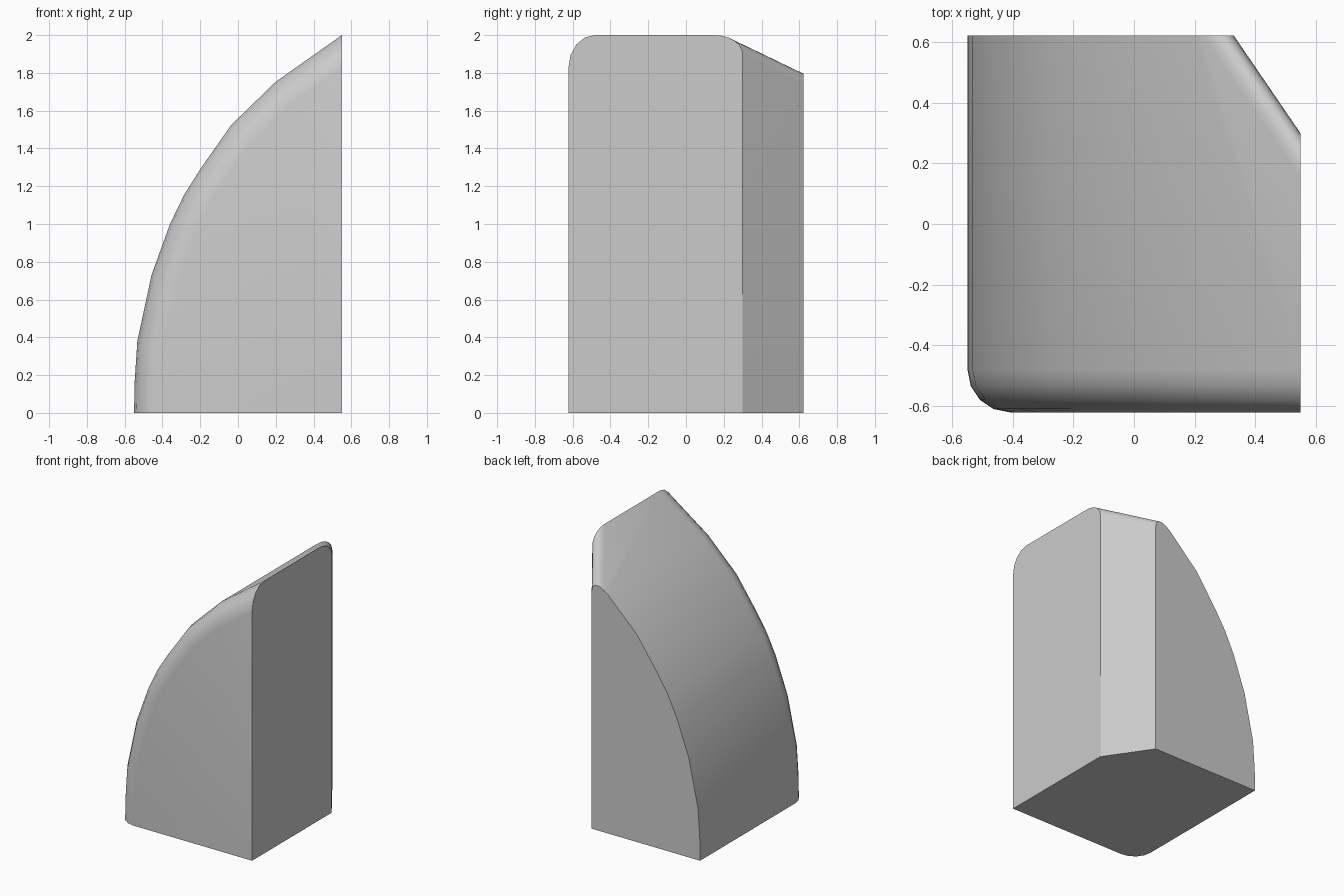
import bpy, bmesh
from mathutils import Vector

if "Cube" in bpy.data.objects:
    bpy.data.objects.remove(bpy.data.objects["Cube"])

HALF_Y = 0.622
# Curved side profile (x, z), closed by the flat right side and base
profile = [(-0.55, 0), (-0.548, 0.15), (-0.533, 0.38), (-0.458, 0.73), (-0.36, 1.0),
           (-0.285, 1.155), (-0.2, 1.29), (-0.035, 1.525), (0.2, 1.753),
           (0.55, 2.0), (0.55, 0)]

bm = bmesh.new()
face = bm.faces.new([bm.verts.new((x, -HALF_Y, z)) for x, z in profile])
ext = bmesh.ops.extrude_face_region(bm, geom=[face])
bmesh.ops.translate(bm, vec=(0, 2 * HALF_Y, 0),
                    verts=[g for g in ext['geom'] if isinstance(g, bmesh.types.BMVert)])
bmesh.ops.recalc_face_normals(bm, faces=bm.faces)

# Vertical chamfer on the back right corner
normal = Vector((0.322, 0.22, 0)).normalized()
origin = Vector((0.55, 0.30, 0))
cut = bmesh.ops.bisect_plane(bm, geom=bm.verts[:] + bm.edges[:] + bm.faces[:], dist=1e-5,
                             plane_co=origin, plane_no=normal, clear_outer=True)
bmesh.ops.holes_fill(bm, edges=[e for e in bm.edges if e.is_boundary], sides=0)
bmesh.ops.recalc_face_normals(bm, faces=bm.faces)


def round_edges(test, width, segments):
    edges = [e for e in bm.edges if test(e)]
    bmesh.ops.bevel(bm, geom=edges, offset=width, offset_type='OFFSET', segments=segments,
                    profile=0.5, affect='EDGES', clamp_overlap=False)


# Rounded top of the chamfer
round_edges(lambda e: all(abs((v.co - origin).dot(normal)) < 1e-3 and v.co.z > 1.5
                          for v in e.verts), 0.095, 6)


# Rounded front edge along the curve
def on_front_curve(e):
    a, b = (v.co for v in e.verts)
    return (a.y < -HALF_Y + 1e-3 and b.y < -HALF_Y + 1e-3
            and abs(a.x - b.x) > 1e-4 and abs(a.z - b.z) > 1e-4)


round_edges(on_front_curve, 0.14, 4)
bmesh.ops.recalc_face_normals(bm, faces=bm.faces)

mesh = bpy.data.meshes.new("curved_wedge")
bm.to_mesh(mesh)
bm.free()
wedge = bpy.data.objects.new("curved_wedge", mesh)
bpy.context.collection.objects.link(wedge)
bpy.context.view_layer.objects.active = wedge
wedge.select_set(True)
bpy.ops.object.shade_smooth_by_angle(angle=0.5)
